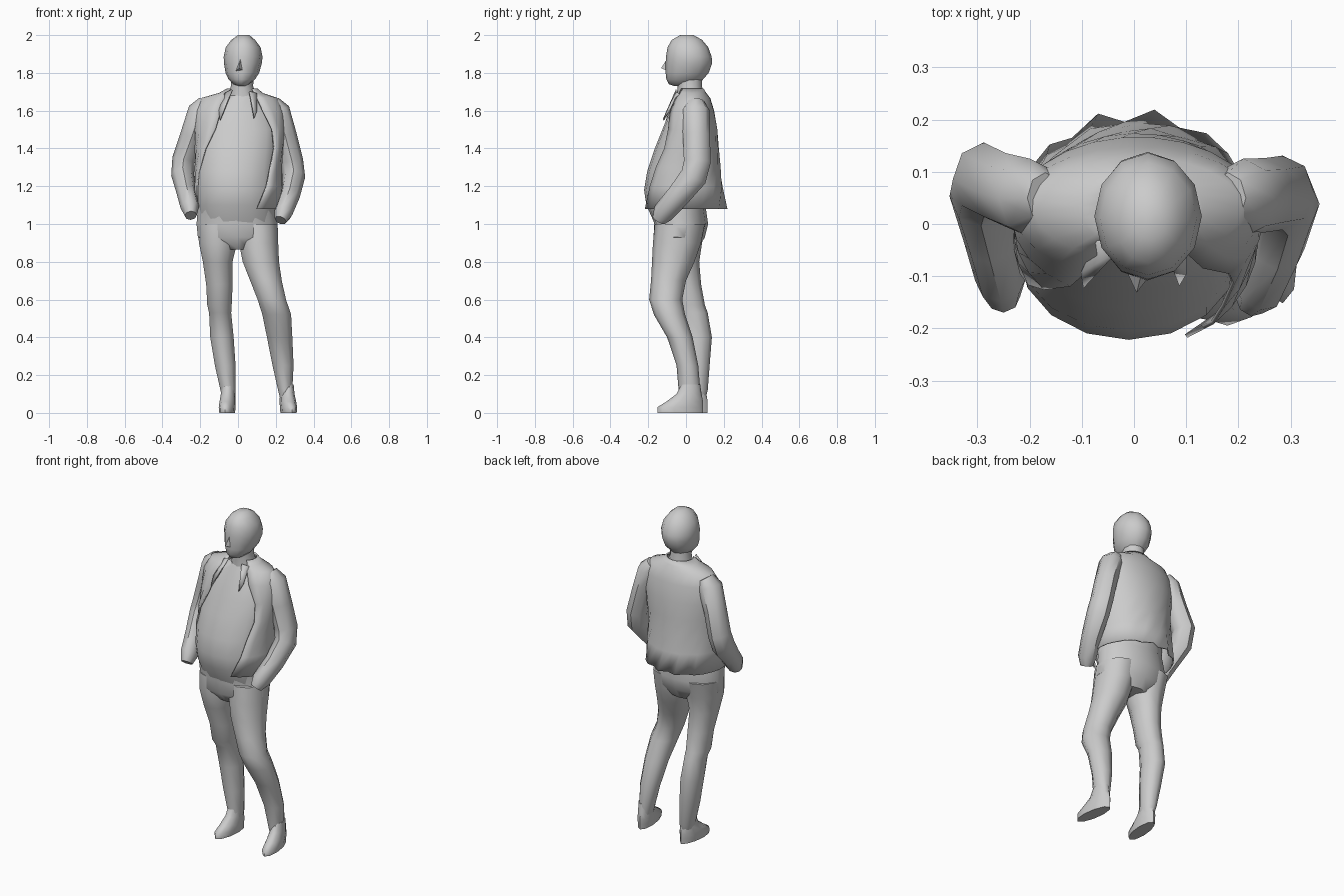
import bpy, bmesh, math
from mathutils import Vector


def finish(name, verts, faces, angle=50, thick=0):
    me = bpy.data.meshes.new(name)
    me.from_pydata([tuple(v) for v in verts], [], faces)
    bm = bmesh.new()
    bm.from_mesh(me)
    bmesh.ops.recalc_face_normals(bm, faces=bm.faces)
    bm.to_mesh(me)
    bm.free()
    ob = bpy.data.objects.new(name, me)
    bpy.context.collection.objects.link(ob)
    if thick:
        mod = ob.modifiers.new("thickness", 'SOLIDIFY')
        mod.thickness = thick
        mod.offset = 0
    bpy.ops.object.select_all(action='DESELECT')
    ob.select_set(True)
    bpy.context.view_layer.objects.active = ob
    bpy.ops.object.shade_smooth_by_angle(angle=math.radians(angle))
    return ob


def skin(name, rings, closed=True, **kw):
    """Join rings of equal point count into a surface, capped when closed."""
    n = len(rings[0])
    verts = [p for r in rings for p in r]
    faces = []
    for i in range(len(rings) - 1):
        for j in range(n if closed else n - 1):
            k = (j + 1) % n
            faces.append((i*n + j, i*n + k, (i+1)*n + k, (i+1)*n + j))
    if closed:
        faces.append(tuple(range(n)))
        faces.append(tuple(range((len(rings)-1)*n, len(rings)*n)))
    return finish(name, verts, faces, **kw)


def oval(x0, x1, y0, y1, z, t):
    return Vector(((x0+x1)/2 + (x1-x0)/2*math.sin(t), (y0+y1)/2 - (y1-y0)/2*math.cos(t), z))


def body(name, levels, n=12):
    """Stack of horizontal ovals given as x0, x1, y0, y1, z."""
    return skin(name, [[oval(*lv, 2*math.pi*j/n) for j in range(n)] for lv in levels])


def tube(name, path, n=8):
    """Sleeve along a bent path of x, y, z, radius."""
    pts = [Vector(p[:3]) for p in path]
    rings = []
    for i, p in enumerate(pts):
        d = (pts[min(i+1, len(pts)-1)] - pts[max(i-1, 0)]).normalized()
        u = d.cross(Vector((1, 0, 0))).normalized()
        v = d.cross(u)
        r = path[i][3]
        rings.append([p + u*r*1.08*math.cos(2*math.pi*j/n) + v*r*0.92*math.sin(2*math.pi*j/n)
                      for j in range(n)])
    return skin(name, rings)


def shoe(name, heel, toe):
    """Low shoe: height, start and end along the foot, half width."""
    h, d = Vector((*heel, 0)), Vector((*toe, 0)) - Vector((*heel, 0))
    side = Vector((-d.y, d.x, 0)).normalized()
    rings = []
    for z, a, b, w in [(0, 0, 1, .040), (.03, 0, 1, .043), (.06, .0, .8, .042),
                       (.10, .03, .58, .038), (.15, .06, .48, .035)]:
        rings.append([h + d*((a+b)/2 - (b-a)/2*math.cos(t)) + side*w*math.sin(t) + Vector((0, 0, z))
                      for t in [2*math.pi*j/10 for j in range(10)]])
    return skin(name, rings, angle=60)


# Head and neck
body("head", [(.00, .06, -.03, .04, 2.0), (-.035, .09, -.075, .085, 1.975),
              (-.065, .12, -.098, .118, 1.935), (-.076, .13, -.106, .136, 1.885),
              (-.074, .126, -.108, .138, 1.85), (-.066, .112, -.108, .12, 1.80),
              (-.05, .09, -.104, .09, 1.765), (-.025, .06, -.09, .065, 1.74),
              (.0, .04, -.06, .04, 1.73)])
body("neck", [(-.035, .085, -.055, .085, 1.80), (-.038, .08, -.045, .085, 1.73),
              (-.06, .11, -.05, .10, 1.64)])
finish("nose", [(.013, -.10, 1.875), (-.012, -.095, 1.81), (.033, -.095, 1.81), (.005, -.132, 1.825)],
       [(0, 1, 3), (0, 3, 2), (1, 2, 3), (0, 2, 1)])

# Shirt with rounded belly
body("shirt", [(-.20, .20, -.165, .10, 1.0), (-.215, .20, -.21, .10, 1.1),
               (-.22, .20, -.222, .10, 1.18), (-.22, .20, -.205, .10, 1.28),
               (-.21, .21, -.165, .10, 1.4), (-.19, .21, -.125, .10, 1.5),
               (-.15, .18, -.085, .10, 1.6), (-.06, .11, -.045, .09, 1.68)], 16)

# Trousers
body("trouser_seat", [(-.215, .20, -.20, .10, 1.12), (-.225, .215, -.168, .117, 1.0),
                      (-.218, .218, -.172, .10, .93), (-.11, .12, -.12, .06, .865)], 14)
body("straight_leg", [(-.22, 0, -.15, .11, 1.0), (-.212, 0, -.155, .085, .9),
                      (-.19, -.025, -.13, .07, .8), (-.172, -.025, -.09, .08, .68),
                      (-.166, -.03, -.07, .10, .57), (-.156, -.033, -.045, .115, .53),
                      (-.15, -.02, -.02, .137, .4), (-.125, -.01, -.01, .125, .25),
                      (-.095, -.01, 0, .115, .12), (-.085, -.015, 0, .105, .08)], 10)
body("bent_leg", [(0, .215, -.165, .10, 1.0), (0, .218, -.175, .08, .9),
                  (.02, .222, -.18, .045, .8), (.06, .236, -.185, .0, .7),
                  (.10, .258, -.195, -.02, .6), (.125, .285, -.17, -.005, .52),
                  (.15, .291, -.10, .035, .4), (.18, .297, -.05, .065, .25),
                  (.208, .29, -.04, .075, .13), (.22, .285, -.035, .075, .08)], 10)

# Shoes
shoe("straight_leg_shoe", (-.045, .115), (-.07, -.12))
shoe("bent_leg_shoe", (.25, .09), (.285, -.152))

# Open jacket: oval levels plus the x of each front edge
jacket = [(-.23, .235, -.235, .205, 1.08, -.215, .10), (-.228, .235, -.237, .19, 1.2, -.215, .15),
          (-.226, .23, -.222, .178, 1.3, -.20, .17), (-.226, .235, -.185, .17, 1.4, -.17, .19),
          (-.23, .245, -.14, .163, 1.5, -.12, .18), (-.225, .24, -.10, .145, 1.6, -.09, .13),
          (-.19, .205, -.065, .125, 1.665, -.07, .10), (-.10, .13, -.05, .105, 1.69, -.055, .085),
          (-.055, .10, -.04, .09, 1.715, -.04, .075)]
rings = []
for x0, x1, y0, y1, z, xl, xr in jacket:
    mid, rx = (x0+x1)/2, (x1-x0)/2
    a, b = math.asin((xr-mid)/rx), 2*math.pi + math.asin((xl-mid)/rx)
    ring = []
    for j in range(21):
        t = a + (b-a)*j/20
        p = oval(x0, x1, y0, y1, z, t)
        back = max(0, -math.cos(t)) * max(0, (1.4-z)/.32)
        p.y += .014*back*math.cos((p.x+.065)*2*math.pi/.11)
        ring.append(p)
    rings.append(ring)
skin("jacket", rings, closed=False, thick=.008)

# Lapels
finish("lapel_1", [(.06, -.05, 1.70), (.10, -.035, 1.69), (.10, -.09, 1.60), (.085, -.115, 1.56)],
       [(0, 1, 2, 3)], thick=.01)
finish("lapel_2", [(-.03, -.05, 1.71), (-.07, -.03, 1.69), (-.10, -.09, 1.60), (-.095, -.12, 1.55)],
       [(0, 1, 2, 3)], thick=.01)

# Sleeves ending in hands tucked at the pockets
tube("sleeve_1", [(-.17, .05, 1.645, .045), (-.20, .05, 1.60, .07), (-.245, .065, 1.47, .066),
                  (-.288, .085, 1.34, .066), (-.293, .055, 1.26, .066), (-.275, -.03, 1.17, .056),
                  (-.255, -.105, 1.09, .054), (-.25, -.14, 1.045, .035)])
tube("sleeve_2", [(.18, .05, 1.645, .045), (.21, .05, 1.60, .07), (.25, .055, 1.47, .066),
                  (.285, .06, 1.33, .066), (.295, .04, 1.25, .066), (.275, -.04, 1.15, .058),
                  (.24, -.12, 1.06, .054), (.225, -.145, 1.02, .035)])
